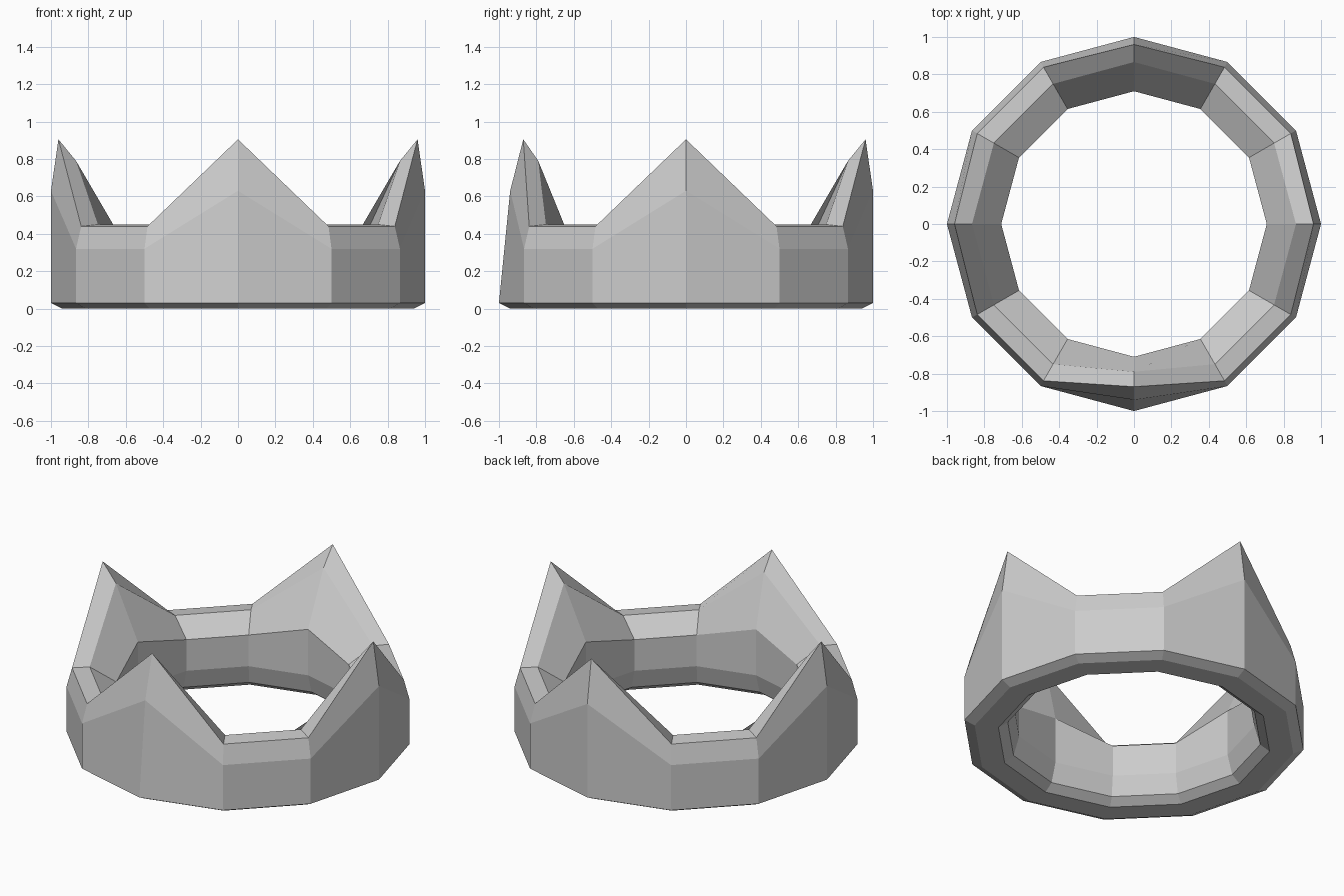
import bpy, bmesh
from math import sin, cos, pi

if "Cube" in bpy.data.objects:
    bpy.data.objects.remove(bpy.data.objects["Cube"])

# Shared underside of the band: (radius, height), inner wall to outer wall
BASE = [(0.71, 0.16), (0.745, 0.04), (0.80, 0.0), (0.94, 0.0), (1.0, 0.03)]

# Upper part of each cross-section: outer shoulder, outer rim, inner rim, inner shoulder
VALLEY = BASE + [(1.0, 0.32), (0.968, 0.44), (0.865, 0.45), (0.71, 0.36)]
PEAK = BASE + [(1.0, 0.63), (0.96, 0.905), (0.866, 0.79), (0.71, 0.455)]
FRONT_PEAK = BASE + [(0.94, 0.63), (0.87, 0.905), (0.79, 0.79), (0.71, 0.455)]

SIDES = 12


def section(i):
    # Every third section is a peak; the front one leans inwards
    if i == 9:
        return FRONT_PEAK
    return PEAK if i % 3 == 0 else VALLEY


# Crown ring: skin the twelve cross-sections into a closed loop
bm = bmesh.new()
rings = []
for i in range(SIDES):
    a = 2 * pi * i / SIDES
    rings.append([bm.verts.new((r * cos(a), r * sin(a), z)) for r, z in section(i)])

n = len(BASE) + 4
for i in range(SIDES):
    here, there = rings[i], rings[(i + 1) % SIDES]
    for j in range(n):
        k = (j + 1) % n
        bm.faces.new((here[j], there[j], there[k], here[k]))

bmesh.ops.recalc_face_normals(bm, faces=bm.faces)
mesh = bpy.data.meshes.new("crown_ring")
bm.to_mesh(mesh)
bm.free()
crown = bpy.data.objects.new("crown_ring", mesh)
bpy.context.collection.objects.link(crown)
